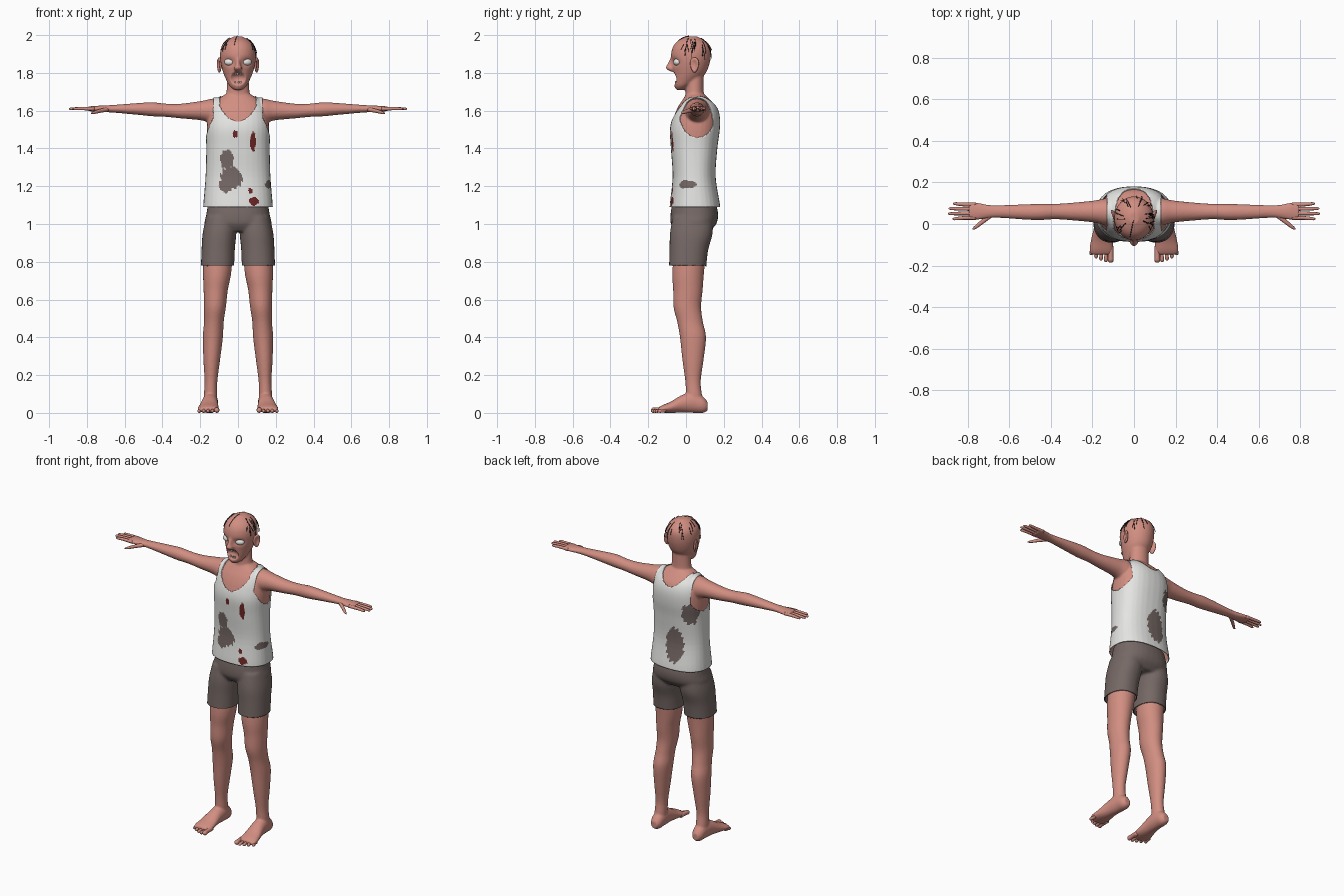
import bpy, bmesh, math, random
from mathutils import Vector, Matrix

cube = bpy.data.objects.get("Cube")
if cube:
    bpy.data.objects.remove(cube, do_unlink=True)


def material(name, r, g, b):
    m = bpy.data.materials.new(name)
    m.use_nodes = True
    m.diffuse_color = (r, g, b, 1)
    node = m.node_tree.nodes["Principled BSDF"]
    node.inputs["Base Color"].default_value = (r, g, b, 1)
    node.inputs["Roughness"].default_value = 0.8
    return m


SKIN = material("skin", 0.64, 0.27, 0.22)
CLOTH = material("white cloth", 0.78, 0.78, 0.77)
GREY = material("grey brown", 0.18, 0.14, 0.13)
BLOOD = material("dark blood", 0.15, 0.02, 0.018)
BLACK = material("black hair", 0.01, 0.01, 0.01)
EYE = material("eye white", 0.8, 0.8, 0.78)


def loft(bm, rows, axis="z", side=1, seg=32, steps=5, power=2.0):
    """Skin elliptical rings (position, centre a, centre b, radius a, radius b) along an axis."""
    rows = [Vector(r) for r in rows]
    smooth = []
    for i in range(len(rows) - 1):
        p0, p1, p2 = rows[max(i - 1, 0)], rows[i], rows[i + 1]
        p3 = rows[min(i + 2, len(rows) - 1)]
        for k in range(steps):
            t = k / steps
            smooth.append(0.5 * (2 * p1 + (p2 - p0) * t + (2 * p0 - 5 * p1 + 4 * p2 - p3) * t * t
                                 + (3 * p1 - p0 - 3 * p2 + p3) * t ** 3))
    smooth.append(rows[-1])
    rings = []
    for t, a, b, ra, rb in smooth:
        ring = []
        for k in range(seg):
            ang = math.tau * k / seg
            c, s = math.cos(ang), math.sin(ang)
            u = a + ra * math.copysign(abs(c) ** (2 / power), c)
            v = b + rb * math.copysign(abs(s) ** (2 / power), s)
            x, y, z = {"z": (u, v, t), "x": (t, u, v), "y": (u, t, v)}[axis]
            ring.append(bm.verts.new((x * side, y, z)))
        rings.append(ring)
    for r0, r1 in zip(rings, rings[1:]):
        for k in range(seg):
            n = (k + 1) % seg
            bm.faces.new((r0[k], r0[n], r1[n], r1[k]))
    bm.faces.new(rings[0])
    bm.faces.new(rings[-1])


def ball(bm, centre, size, turn=0):
    mat = Matrix.Translation(centre) @ Matrix.Rotation(turn, 4, "Z") @ Matrix.Diagonal((*size, 1))
    return bmesh.ops.create_uvsphere(bm, u_segments=20, v_segments=14, radius=1, matrix=mat)["verts"]


def finish(name, bm, *mats):
    bmesh.ops.recalc_face_normals(bm, faces=bm.faces)
    me = bpy.data.meshes.new(name)
    bm.to_mesh(me)
    bm.free()
    ob = bpy.data.objects.new(name, me)
    bpy.context.collection.objects.link(ob)
    for m in mats:
        me.materials.append(m)
    me.shade_smooth()
    return ob


def bake(ob):
    dg = bpy.context.evaluated_depsgraph_get()
    me = bpy.data.meshes.new_from_object(ob.evaluated_get(dg))
    ob.modifiers.clear()
    ob.data = me


def fuse(ob, voxel, rounds):
    mod = ob.modifiers.new("fuse", "REMESH")
    mod.mode, mod.voxel_size = "VOXEL", voxel
    mod = ob.modifiers.new("soften", "SMOOTH")
    mod.iterations = rounds
    bake(ob)
    bm = bmesh.new()
    bm.from_mesh(ob.data)
    return bm


def inside(p, c, r):
    return sum(((p[i] - c[i]) / r[i]) ** 2 for i in range(3))


def paint(bm, spots):
    for f in bm.faces:
        p = f.calc_center_median()
        f.material_index = 0
        for index, x, y, z, rx, rz in spots:
            wobble = 1 + 0.2 * math.sin(p.x * 190 + p.z * 130)
            if abs(p.z - z) < 0.2 and inside(p, (x, y, z), (rx, 0.06, rz)) < wobble:
                f.material_index = index


def refill(ob, bm, *mats):
    bm.to_mesh(ob.data)
    bm.free()
    ob.data.materials.clear()
    for m in mats:
        ob.data.materials.append(m)
    ob.data.shade_smooth()


# Body: torso, neck, head, nose, arms, legs and feet fused into one skin
bm = bmesh.new()
loft(bm, [(1.06, 0, .047, .178, .127), (1.10, 0, .047, .178, .127), (1.25, 0, .043, .166, .108),
          (1.4, 0, .043, .162, .117), (1.5, 0, .047, .165, .126), (1.57, 0, .055, .16, .118),
          (1.62, 0, .058, .145, .1), (1.655, 0, .055, .115, .075), (1.685, 0, .05, .07, .05)], power=2.4)
loft(bm, [(1.6, 0, .055, .085, .06), (1.68, 0, .046, .064, .05), (1.74, 0, .046, .058, .047),
          (1.82, 0, .05, .055, .045)])
loft(bm, [(1.71, 0, -.033, .02, .018), (1.73, 0, -.02, .044, .042), (1.76, 0, 0, .061, .066),
          (1.8, 0, .018, .078, .087), (1.85, 0, .024, .091, .101), (1.9, 0, .027, .095, .106),
          (1.94, 0, .03, .087, .098), (1.97, 0, .03, .062, .073), (1.993, 0, .03, .022, .028)])
loft(bm, [(1.885, 0, -.068, .008, .012), (1.845, 0, -.08, .013, .02), (1.825, 0, -.085, .021, .022),
          (1.808, 0, -.072, .015, .012)])
for s in (-1, 1):
    loft(bm, [(.06, .058, 1.6, .05, .055), (.13, .058, 1.596, .065, .068), (.19, .06, 1.6, .053, .052),
              (.3, .06, 1.598, .042, .039), (.38, .06, 1.602, .037, .035), (.45, .058, 1.607, .039, .037),
              (.52, .058, 1.609, .037, .032), (.65, .06, 1.61, .03, .021), (.7, .06, 1.61, .032, .018),
              (.76, .062, 1.61, .042, .015), (.795, .063, 1.61, .039, .012)], "x", s)
    loft(bm, [(.95, .1, .03, .08, .085), (.75, .11, .012, .075, .084), (.65, .118, .01, .064, .078),
              (.56, .122, .007, .058, .073), (.48, .128, .022, .052, .068), (.4, .133, .037, .053, .069),
              (.28, .139, .037, .044, .056), (.17, .143, .037, .034, .041), (.1, .145, .042, .035, .042),
              (.03, .145, .05, .035, .045)], "z", s)
    loft(bm, [(.115, .145, .035, .02, .022), (.09, .145, .043, .035, .043), (.04, .146, .055, .04, .055),
              (-.02, .15, .048, .044, .047), (-.08, .155, .03, .053, .03), (-.125, .158, .021, .057, .02),
              (-.147, .157, .016, .05, .012)], "y", s)
body = finish("body", bm, SKIN)
bm = fuse(body, 0.006, 4)

# Eye sockets and open mouth are pressed into the face
mouth, mouth_size = (0, -.068, 1.772), (.042, .06, .037)
for v in bm.verts:
    v.co.z = max(v.co.z, 0)
    if v.co.z > 1.7 and v.co.y < 0:
        eye = inside(v.co, (math.copysign(.047, v.co.x), -.06, 1.857), (.03, .05, .021))
        v.co.y += .014 * math.exp(-eye * 1.2)
        v.co.y += .03 * max(0, 1 - inside(v.co, mouth, mouth_size))
bm.normal_update()

# Tank top: a shell lifted from the torso, with neckline and armholes left open
def covered(p):
    x = abs(p.x)
    if p.z < 1.06 or p.z > 1.69 or x > 0.186:
        return False
    if x > 0.128 and ((p.y - .06) / .092) ** 2 + ((p.z - 1.585) / .128) ** 2 < 1:
        return False
    low = 1.54 if p.y < 0.06 else 1.605
    return not (p.z > low and x < 0.096 * min(1, (p.z - low) / 0.08) ** 0.5)


shirt = bm.copy()
bmesh.ops.delete(shirt, geom=[f for f in shirt.faces if not covered(f.calc_center_median())], context="FACES")
shirt.normal_update()
for v in shirt.verts:
    v.co += v.normal * 0.006
bmesh.ops.bisect_plane(shirt, geom=shirt.verts[:] + shirt.edges[:] + shirt.faces[:],
                       plane_co=(0, 0, 1.09), plane_no=(0, 0, -1), clear_outer=True)
paint(shirt, [(1, -.035, -.08, 1.245, .062, .058), (1, -.065, -.08, 1.205, .042, .04),
              (1, -.06, -.08, 1.34, .036, .052), (1, -.03, .16, 1.24, .06, .11), (1, -.135, .15, 1.45, .055, .07),
              (1, .17, -.005, 1.21, .03, .022), (2, -.015, -.08, 1.475, .014, .02), (2, .08, -.08, 1.435, .015, .05),
              (2, .085, -.08, 1.12, .026, .022), (2, .065, -.08, 1.175, .011, .016)])
tank = finish("tank_top", shirt, CLOTH, GREY, BLOOD)
mod = tank.modifiers.new("cloth", "SOLIDIFY")
mod.thickness, mod.offset = 0.004, -1
bake(tank)

# Skin stains, then the part hidden by the clothes is removed
paint(bm, [(1, -.16, -.055, .72, .035, .08), (1, -.155, 0, .1, .025, .05), (1, .15, -.06, .545, .027, .036),
           (1, .165, -.03, .64, .03, .016), (1, -.053, .04, 1.98, .038, .05), (2, -.075, .09, 1.93, .015, .025),
           (2, -.135, -.06, .55, .018, .045), (2, -.145, -.01, .07, .016, .022), (2, -.15, -.06, 0, .03, .01),
           (2, -.6, .03, 1.625, .028, .018), (2, .06, .035, 1.685, .01, .015)])
for f in bm.faces:
    p = f.calc_center_median()
    if p.z > 1.7 and p.y < -.01:
        d = inside(p, mouth, mouth_size)
        if d < 1:
            f.material_index = 3 if d < 0.4 else 2
hidden = [f for f in bm.faces if .86 < f.calc_center_median().z < 1.1]
bmesh.ops.delete(bm, geom=hidden, context="FACES")
refill(body, bm, SKIN, GREY, BLOOD, BLACK)

# Shorts: hips and two loose legs with open hems
bm = bmesh.new()
loft(bm, [(1.115, 0, .043, .158, .115), (1.05, 0, .044, .168, .126), (1.0, 0, .04, .176, .12),
          (.96, 0, .035, .14, .09)], power=2.3)
for s in (-1, 1):
    loft(bm, [(1.04, .088, .035, .08, .105), (.95, .098, .028, .089, .113), (.86, .105, .015, .088, .102),
              (.75, .109, .007, .088, .098)], "z", s, power=2.2)
shorts = finish("shorts", bm, GREY)
bm = fuse(shorts, 0.008, 4)
bmesh.ops.bisect_plane(bm, geom=bm.verts[:] + bm.edges[:] + bm.faces[:],
                       plane_co=(0, 0, .78), plane_no=(0, 0, -1), clear_outer=True)
paint(bm, [(1, -.165, -.03, 1.01, .02, .03)])
refill(shorts, bm, GREY, BLOOD)
mod = shorts.modifiers.new("cloth", "SOLIDIFY")
mod.thickness, mod.offset = 0.006, -1
bake(shorts)

# Fingers, thumbs and toes
for s, label in ((1, "left"), (-1, "right")):
    bm = bmesh.new()
    for y, tip in ((.029, .875), (.051, .895), (.073, .893), (.094, .872)):
        end = y + (y - .062) * 0.12
        loft(bm, [(.76, y, 1.61, .009, .01), (.82, y, 1.611, .009, .009), (tip - .012, end, 1.61, .007, .007),
                  (tip, end, 1.609, .002, .002)], "x", s, 10, 3)
    loft(bm, [(.685, .045, 1.607, .014, .012), (.725, .015, 1.6, .013, .011), (.762, -.014, 1.59, .01, .008),
              (.778, -.023, 1.586, .003, .003)], "x", s, 10, 3)
    finish(label + "_fingers", bm, SKIN)
    bm = bmesh.new()
    for i, tip in enumerate((.186, .184, .176, .165, .15)):
        x, r = .112 + .0225 * i, .014 if i == 0 else .0095
        out = x + .004 * i / 4
        loft(bm, [(-.105, x, r + .004, r, r), (-tip + .03, x, r + .002, r * .9, r), (-tip + .01, out, r, r, r),
                  (-tip, out, r, r * .4, r * .4)], "y", s, 10, 3)
    finish(label + "_toes", bm, SKIN)

    # Cupped ear
    bm = bmesh.new()
    for v in ball(bm, (0, 0, 0), (.011, .024, .04)):
        rim = (v.co.y / .024) ** 2 + (v.co.z / .04) ** 2
        if v.co.x > 0 and rim < 0.6:
            v.co.x -= 0.012 * (1 - rim / 0.6)
        v.co.y *= 1 + 6 * v.co.z
    bm.transform(Matrix.Translation((.099, .045, 1.842)) @ Matrix.Rotation(-.35, 4, "Z"))
    bm.transform(Matrix.Diagonal((s, 1, 1, 1)))
    finish(label + "_ear", bm, SKIN)

    bm = bmesh.new()
    ball(bm, (s * .047, -.048, 1.857), (.027, .018, .018), s * .35)
    finish(label + "_eye", bm, EYE)

# Gapped teeth
bm = bmesh.new()
for z, xs in ((1.793, (-.022, -.013, -.004, .013, .022)), (1.752, (-.016, .004, .014))):
    for x in xs:
        mat = Matrix.Translation((x, -.056 + abs(x) * .4, z)) @ Matrix.Diagonal((.007, .006, .011, 1))
        bmesh.ops.create_cube(bm, size=1, matrix=mat)
teeth = finish("teeth", bm, EYE)
teeth.data.shade_flat()

# Sparse strands of hair lying over the scalp
random.seed(4)
hair = bpy.data.curves.new("hair_strands", "CURVE")
hair.dimensions, hair.bevel_depth, hair.bevel_resolution = "3D", 0.0018, 0
strands = [(-1.8, 1.45, .55, 0)]
for i in range(30):
    start = random.uniform(.5, 1.15)
    strands.append((random.uniform(-.75, math.pi + .75), start, start - random.uniform(.3, .65),
                    random.uniform(-.15, .15)))
for turn, high, low, sway in strands:
    sp = hair.splines.new("POLY")
    sp.points.add(5)
    for k, pt in enumerate(sp.points):
        e, t = high + (low - high) * k / 5, turn + sway * k / 5
        pt.co = (.1 * math.cos(e) * math.cos(t), .03 + .112 * math.cos(e) * math.sin(t), 1.886 + .111 * math.sin(e), 1)
hair.materials.append(BLACK)
bpy.context.collection.objects.link(bpy.data.objects.new("hair_strands", hair))
